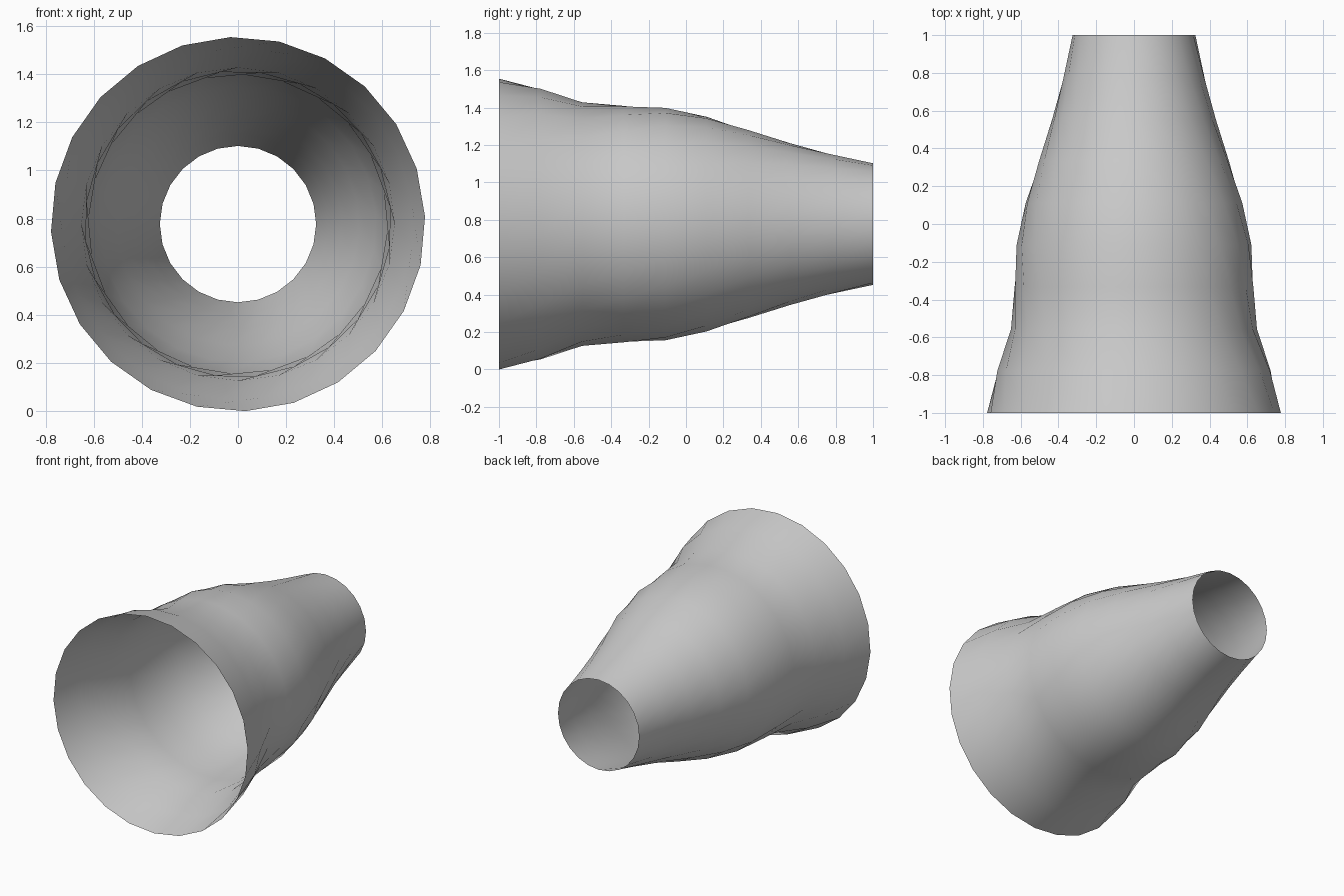
import bpy, bmesh
from math import cos, sin, radians

cube = bpy.data.objects.get("Cube")
if cube:
    bpy.data.objects.remove(cube, do_unlink=True)

SIDES = 24
CENTRE_Z = 0.777
TWIST = 6.4        # degrees turned from each ring to the next
START = 2.3
# Ring radii, evenly spaced from the wide front to the narrow back
RADII = [0.778, 0.728, 0.651, 0.636, 0.622, 0.575, 0.504, 0.433, 0.375, 0.325]

grey = bpy.data.materials.new("plain_grey")
grey.use_nodes = True
colour = (0.6, 0.6, 0.6, 1)
grey.diffuse_color = colour
grey.node_tree.nodes["Principled BSDF"].inputs["Base Color"].default_value = colour

# Rings of the open, slightly twisted tube
bm = bmesh.new()
rings = []
for i, r in enumerate(RADII):
    y = -1 + 2 * i / (len(RADII) - 1)
    ring = []
    for k in range(SIDES):
        a = radians(START + TWIST * i + 360 * k / SIDES)
        ring.append(bm.verts.new((r * cos(a), y, CENTRE_Z + r * sin(a))))
    rings.append(ring)

# Skin between the rings, split along the long diagonal
for front, back in zip(rings, rings[1:]):
    for k in range(SIDES):
        n = (k + 1) % SIDES
        bm.faces.new((front[k], back[n], front[n]))
        bm.faces.new((front[k], back[k], back[n]))

# Turn every face outward from the tube axis
for f in bm.faces:
    f.normal_update()
    c = f.calc_center_median()
    if f.normal.x * c.x + f.normal.z * (c.z - CENTRE_Z) < 0:
        f.normal_flip()
    f.smooth = True

mesh = bpy.data.meshes.new("tapered_sleeve")
bm.to_mesh(mesh)
bm.free()
mesh.materials.append(grey)
sleeve = bpy.data.objects.new("tapered_sleeve", mesh)
bpy.context.collection.objects.link(sleeve)
